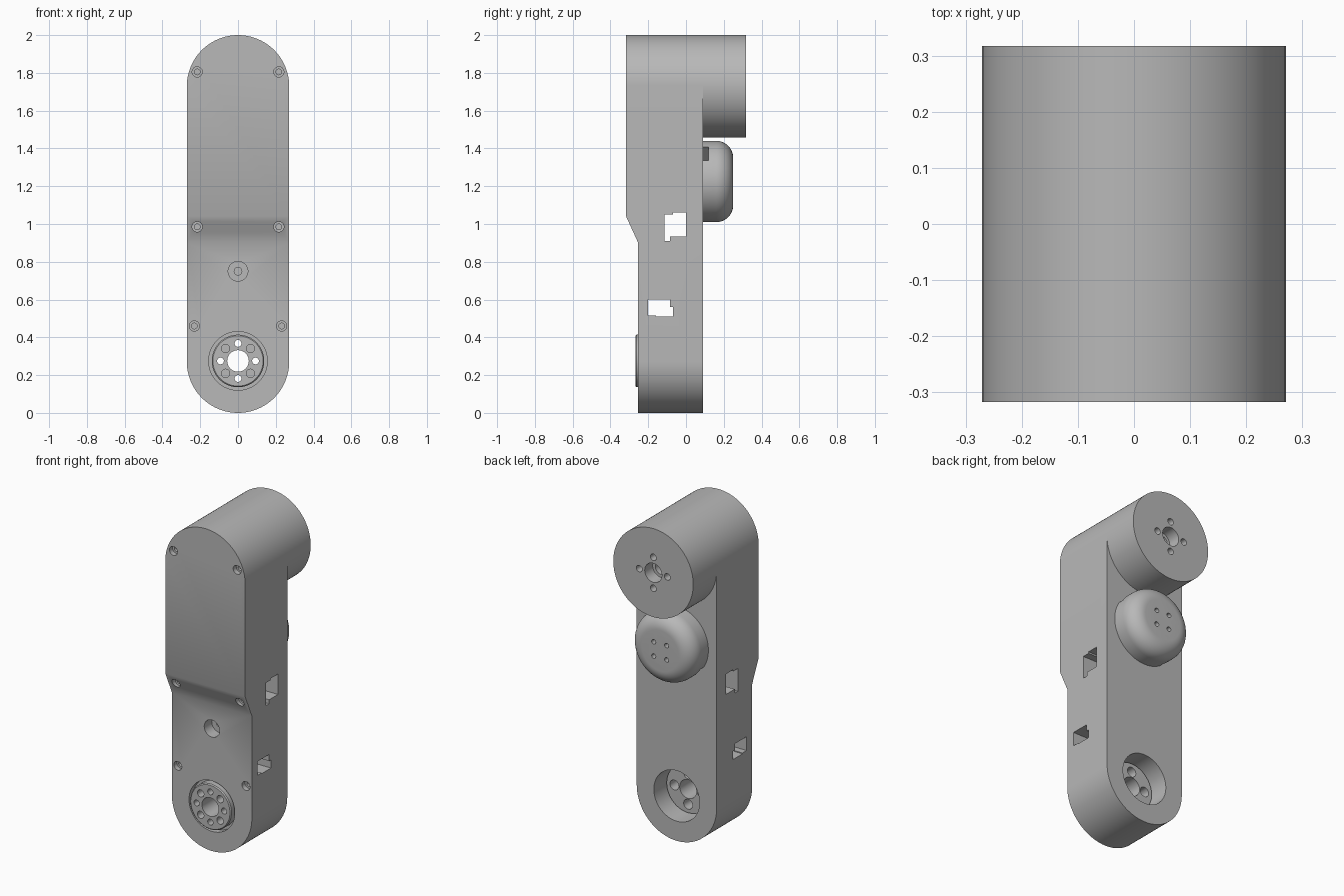
import bpy, bmesh, math
from mathutils import Matrix

cube = bpy.data.objects.get("Cube")
if cube:
    bpy.data.objects.remove(cube, do_unlink=True)

grey = bpy.data.materials.new("plain_grey")
grey.use_nodes = True
COLOUR = (0.48, 0.48, 0.48, 1)
grey.diffuse_color = COLOUR
for node in grey.node_tree.nodes:
    if node.type == 'BSDF_PRINCIPLED':
        node.inputs["Base Color"].default_value = COLOUR


def make(name, bm):
    bmesh.ops.recalc_face_normals(bm, faces=bm.faces)
    mesh = bpy.data.meshes.new(name)
    bm.to_mesh(mesh)
    bm.free()
    mesh.materials.append(grey)
    obj = bpy.data.objects.new(name, mesh)
    bpy.context.collection.objects.link(obj)
    return obj


def lathe(name, profile, x=0, z=0, sides=96):
    """Solid of revolution about a y-parallel axis; profile is (radius, y)."""
    bm = bmesh.new()
    rings = []
    for r, y in profile:
        angles = [math.tau * i / sides for i in range(sides)]
        rings.append([bm.verts.new((x + r * math.cos(a), y, z + r * math.sin(a)))
                      for a in angles])
    for a, b in zip(rings, rings[1:]):
        for i in range(sides):
            j = (i + 1) % sides
            bm.faces.new((a[i], a[j], b[j], b[i]))
    bm.faces.new(rings[0])
    bm.faces.new(rings[-1])
    return make(name, bm)


def prism(name, outline, axis, lo, hi):
    """Extrude an outline along x (outline is y, z) or y (outline is x, z)."""
    bm = bmesh.new()

    def ring(d):
        return [bm.verts.new((d, u, v) if axis == 'x' else (u, d, v)) for u, v in outline]
    a, b = ring(lo), ring(hi)
    bm.faces.new(a)
    bm.faces.new(b)
    for i in range(len(a)):
        j = (i + 1) % len(a)
        bm.faces.new((a[i], a[j], b[j], b[i]))
    return make(name, bm)


def cut(target, cutter):
    cutter.hide_render = True
    mod = target.modifiers.new("cut", 'BOOLEAN')
    mod.operation = 'DIFFERENCE'
    mod.solver = 'EXACT'
    mod.object = cutter
    bpy.context.view_layer.objects.active = target
    bpy.ops.object.modifier_apply(modifier=mod.name)
    bpy.data.objects.remove(cutter, do_unlink=True)


def bore(target, profile, x, z, sides=32):
    cut(target, lathe("cutter", profile, x, z, sides))


def around(radius, count, start=0):
    for i in range(count):
        a = start + math.tau * i / count
        yield radius * math.cos(a), radius * math.sin(a)


R, FRONT, LOW_FRONT, BACK, REAR = 0.271, -0.317, -0.253, 0.09, 0.317
TOP_Z, HUB_Z, DOME_Z = 2 - R, R, 1.225

# Arm body: rounded bar with a stepped front
ARC = 48
outline = [(R * math.cos(math.pi * i / ARC), TOP_Z + R * math.sin(math.pi * i / ARC))
           for i in range(ARC + 1)]
outline += [(-x, 2 - z) for x, z in outline]
body = prism("arm_body", outline, 'y', FRONT, BACK)
cut(body, prism("cutter", [(-0.5, -0.1), (LOW_FRONT, -0.1), (LOW_FRONT, 0.9),
                           (FRONT, 1.04), (-0.5, 1.04)], 'x', -0.5, 0.5))

# Side port windows, running right across
upper_port = [(-0.115, 0.91), (-0.085, 0.91), (-0.085, 0.935), (0, 0.935),
              (0, 1.06), (-0.07, 1.06), (-0.07, 1.05), (-0.115, 1.05)]
lower_port = [(-0.2, 0.515), (-0.16, 0.515), (-0.16, 0.51), (-0.068, 0.51),
              (-0.068, 0.56), (-0.086, 0.56), (-0.086, 0.6), (-0.2, 0.6)]
for port in (upper_port, lower_port):
    cut(body, prism("cutter", port, 'x', -0.5, 0.5))

# Counterbored screw holes on the front
for x, z, face in ((0.216, 1.805, FRONT), (0.216, 0.985, -0.29), (0.231, 0.46, LOW_FRONT)):
    for side in (-1, 1):
        bore(body, [(0.027, -0.4), (0.027, face + 0.03),
                    (0.015, face + 0.03), (0.015, face + 0.045)], side * x, z)
bore(body, [(0.052, -0.4), (0.052, -0.18), (0.02, -0.18), (0.02, -0.14)], 0, 0.75, 48)

# Bottom joint bore
bore(body, [(0.155, -0.4), (0.155, 0.2)], 0, HUB_Z + 0.004, 96)

# Output hub inside the bore
hub = lathe("bottom_joint_hub",
            [(0.145, -0.02), (0.145, -0.05), (0.157, -0.05), (0.157, -0.215),
             (0.139, -0.215), (0.139, -0.262), (0.133, -0.268)], 0, HUB_Z + 0.004)
bore(hub, [(0.057, -0.4), (0.057, 0.1)], 0, HUB_Z + 0.004, 64)
for x, z in around(0.093, 4):
    bore(hub, [(0.03, 0.1), (0.03, -0.12), (0.018, -0.12), (0.018, -0.4)], x, HUB_Z + 0.004 + z)
for x, z in around(0.093, 4, math.pi / 4):
    bore(hub, [(0.022, -0.4), (0.022, -0.21)], x, HUB_Z + 0.004 + z)

# Rear motor housing at the top
housing = lathe("top_motor_housing", [(R, BACK), (R, REAR)], 0, TOP_Z)
bore(housing, [(0.058, 0.4), (0.058, 0.24), (0.04, 0.24), (0.04, 0.15)], 0, TOP_Z, 64)
for x, z in around(0.095, 4):
    bore(housing, [(0.02, 0.4), (0.02, 0.24)], x, TOP_Z + z)

# Rounded cap on the back
DOME_R, DOME_TOP, FILLET = 0.215, 0.25, 0.09
profile = [(DOME_R, BACK)]
for i in range(13):
    a = math.pi / 2 * i / 12
    profile.append((DOME_R - FILLET + FILLET * math.cos(a),
                    DOME_TOP - FILLET + FILLET * math.sin(a)))
dome = lathe("back_cap", profile, 0, DOME_Z)
for x, z in around(0.062, 4, math.pi / 4):
    bore(dome, [(0.014, 0.3), (0.014, 0.2)], x, DOME_Z + z)

# Diagonal cable channel under the cap
channel = prism("cutter", [(-0.4, -0.05), (0.4, -0.05), (0.4, 0.05), (-0.4, 0.05)],
                'y', BACK - 0.02, BACK + 0.03)
channel.data.transform(Matrix.Translation((0, 0, DOME_Z)) @ Matrix.Rotation(-math.pi / 4, 4, 'Y'))
cut(dome, channel)

# Smooth shading with sharp edges kept
bpy.ops.object.select_all(action='DESELECT')
for obj in (body, hub, housing, dome):
    obj.select_set(True)
bpy.context.view_layer.objects.active = body
bpy.ops.object.shade_smooth_by_angle(angle=math.radians(25))
